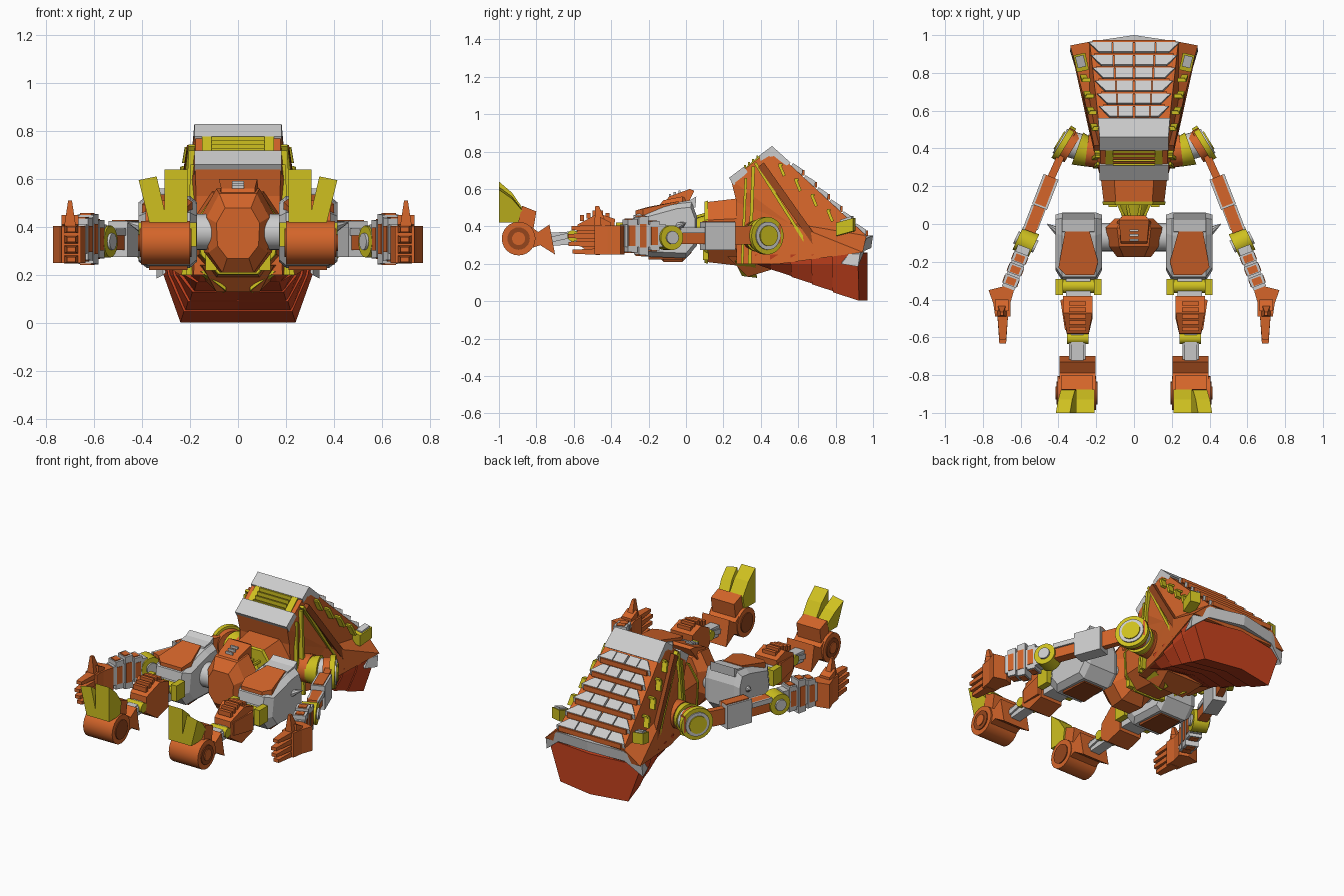
import bpy, bmesh
from math import cos, sin, pi
from mathutils import Vector as V

if "Cube" in bpy.data.objects:
    bpy.data.objects.remove(bpy.data.objects["Cube"])

COL = {'orange': (.66, .13, .023), 'dark': (.30, .06, .012), 'yellow': (.62, .53, .014), 'red': (.58, .055, .013)}
MAT = {}
for k, c in COL.items():
    MAT[k] = bpy.data.materials.new(k)
    MAT[k].diffuse_color = (*c, 1)


def loft(name, rings, col=None, mirror=False, hubs=None, smooth=False):
    """Skin rings of equal point count and cap the ends; hubs make fanned caps."""
    bm = bmesh.new()
    vs = [[bm.verts.new(p) for p in r] for r in rings]
    n = len(vs[0])
    for a, b in zip(vs, vs[1:]):
        for i in range(n):
            f = bm.faces.new((a[i], a[(i + 1) % n], b[(i + 1) % n], b[i]))
            f.smooth = smooth
    for k, r in enumerate((vs[0], vs[-1])):
        if hubs:
            h = bm.verts.new(hubs[k])
            for i in range(n):
                bm.faces.new((r[i], r[(i + 1) % n], h))
        else:
            bm.faces.new(r)
    bmesh.ops.recalc_face_normals(bm, faces=bm.faces)
    me = bpy.data.meshes.new(name)
    bm.to_mesh(me)
    bm.free()
    ob = bpy.data.objects.new(name, me)
    bpy.context.collection.objects.link(ob)
    if col:
        me.materials.append(MAT[col])
    if mirror:
        ob.modifiers.new('mirror', 'MIRROR')
    return ob


def slab(name, prof, col=None, hub=None):
    """Symmetric solid from a side profile of (y, z, half width)."""
    rings = [[(s * w, y, z) for y, z, w in prof] for s in (-1, 1)]
    hubs = hub and [(s * hub[2], hub[0], hub[1]) for s in (-1, 1)]
    return loft(name, rings, col, hubs=hubs)


def prism(name, prof, x0, x1, col=None, mirror=True):
    """Side profile of (y, z) extruded from x0 to x1."""
    return loft(name, [[(x, y, z) for y, z in prof] for x in (x0, x1)], col, mirror)


def bar(name, p0, p1, w, h, col=None, up=(0, 0, 1), t=1, mirror=True):
    """Box beam between two points, end scaled by t."""
    p0, p1 = V(p0), V(p1)
    u = V(up)
    s = (p1 - p0).cross(u).normalized()
    rings = [[p + s * a * w * k / 2 + u * b * h * k / 2 for a, b in ((-1, -1), (1, -1), (1, 1), (-1, 1))]
             for p, k in ((p0, 1), (p1, t))]
    return loft(name, rings, col, mirror)


def cyl(name, p0, p1, r0, col=None, r1=None, n=24, mirror=True):
    p0, p1 = V(p0), V(p1)
    d = (p1 - p0).normalized()
    a = d.orthogonal().normalized()
    b = d.cross(a)
    ring = lambda p, r: [p + (a * cos(2 * pi * i / n) + b * sin(2 * pi * i / n)) * r for i in range(n)]
    return loft(name, [ring(p0, r0), ring(p1, r0 if r1 is None else r1)], col, mirror, smooth=n > 8)


# Torso shell, cap and rim
slab('torso', [(.27, .53, .175), (.24, .65, .178), (.46, .82, .178), (.965, .35, .235), (.945, .262, .338),
               (.5, .2, .24), (.27, .2, .185)], 'orange', hub=(.55, .42, .235))
slab('torso_cap_rear', [(.46, .83, .182), (.56, .74, .19), (.53, .72, .19), (.44, .78, .182)])
slab('torso_cap_upper', [(.39, .778, .182), (.46, .83, .182), (.45, .78, .182), (.4, .75, .182)])
slab('torso_cap_lower', [(.23, .66, .182), (.31, .72, .182), (.33, .69, .182), (.255, .62, .182)])
slab('vent_panel', [(.3, .69, .15), (.4, .77, .15), (.42, .73, .15), (.32, .66, .15)], 'dark')
for i in range(4):
    y = .315 + i * .022
    bar('vent_bar', (-.11, y, .715 + i * .017), (.11, y, .715 + i * .017), .01, .025, 'yellow', mirror=False)
prism('vent_end', [(.3, .70), (.4, .785), (.41, .76), (.31, .68)], .11, .15, 'yellow')
rim = [(-.34, .93), (-.235, .965), (0, 1.0), (.235, .965), (.34, .93)]
zin = [.24, .325, .34, .325, .24]
loft('torso_rim', [[(x, y, z + .012), (x, y - .01, z - .055), (x * .92, y - .1, z - .04), (x * .92, y - .06, z + .012)]
                   for (x, y), z in zip(rim, zin)])

# Overlapping grey slats on the sloped face
for i in range(6):
    y = .56 + i * .068
    z = .83 - .95 * (y - .46)
    w = .165 + .011 * i
    pr = [(y, z - .015), (y + .012, z + .004), (y + .064, z - .030), (y + .058, z - .075)]
    prism('slat_inner', pr, .006, w * .5)
    a, b = w * .53, w * 1.02
    loft('slat_outer', [[(a, *p) for p in pr], [(b + d, *p) for p, d in zip(pr, (-.04, -.04, .016, .016))]], None, True)
    bar('slat_backing', (-w, y + .067, z - .048), (w, y + .067, z - .048), .012, .03, 'orange', mirror=False)

# Side stripes, handles and lamps
X = (1, 0, 0)
bar('side_stripe', (.192, .37, .74), (.255, .68, .25), .016, .03, 'yellow', up=X)
bar('side_beam', (.195, .40, .73), (.265, .74, .25), .04, .035, 'dark', up=X)
bar('side_stripe_lower', (.19, .36, .72), (.22, .34, .2), .018, .03, 'yellow', up=X)
bar('side_stripe_front', (.185, .32, .66), (.205, .30, .2), .014, .025, 'yellow', up=X)
for i in range(4):
    y, z, x = .50 + i * .086, .70 - i * .081, .205 + i * .018
    bar('side_handle', (x, y, z + .03), (x + .01, y + .025, z - .03), .016, .035, 'yellow', up=X)
    bar('handle_foot', (x - .01, y - .005, z + .03), (x - .01, y + .015, z + .03), .04, .012, 'yellow')
bar('lamp_case', (.27, .81, .385), (.29, .90, .41), .065, .07, 'yellow')
bar('lamp_glass', (.275, .83, .41), (.29, .89, .43), .045, .05)

# Stepped red hull beneath the torso, each layer pointed at the middle
hull = [(.45, .53, .16, .22), (.53, .64, .125, .245), (.64, .75, .085, .27), (.75, .86, .045, .295), (.86, .97, .003, .32)]
for y0, y1, b, w in hull:
    def sec(y, k, zb):
        h = [(w * k, y - .05, .25), (w * .97 * k, y - .05, .2), (w * .75 * k, y - .045, zb)]
        return h + [(0, y, zb)] + [(-x, yy, z) for x, yy, z in h[::-1]] + [(0, y, .26)]
    loft('hull_layer', [sec(y0 - .03, .94, b + .045), sec(y1, 1, b)], 'red')

# Lower collar and waist
slab('collar', [(.22, .24, .15), (.33, .13, .09), (.46, .17, .13), (.5, .25, .2)], 'orange')
loft('collar_trim', [[(.05, .3, .15), (.14, .27, .22), (.15, .36, .22), (.06, .37, .14)],
                     [(.05, .3, .135), (.155, .26, .215), (.16, .37, .205), (.06, .38, .125)]], 'yellow', True)
prism('collar_wedge', [(.09, .22), (.09, .3), (.12, .3), (.12, .22)], .09, .135, 'yellow')
oct8 = lambda y, w, z0, z1: [(w * a, y, z0 + (z1 - z0) * b) for a, b in
                            ((.5, 0), (.95, .25), (1, .7), (.6, 1), (-.6, 1), (-1, .7), (-.95, .25), (-.5, 0))]
loft('waist', [oct8(.11, .16, .21, .53), oct8(.28, .18, .19, .55)], 'orange')
loft('waist_ring', [oct8(.10, .163, .205, .533), oct8(.118, .168, .2, .538)], 'yellow')
cyl('spine', (0, 0, .38), (0, .1, .38), .05, 'yellow', r1=.085, n=16, mirror=False)
for x in (.04, .09):
    bar('waist_rod', (x * .5, .02, .44), (x, .12, .47), .015, .015, 'yellow')

# Pelvis
loft('pelvis', [oct8(-.175, .09, .27, .48), oct8(-.12, .13, .21, .54), oct8(-.02, .15, .21, .56),
                oct8(.03, .1, .26, .53)], 'orange')
slab('pelvis_crest', [(-.12, .52, .07), (-.09, .56, .07), (.02, .6, .08), (.045, .59, .06), (.01, .52, .09)], 'orange')
for i in range(3):
    bar('crest_vent', (-.025, -.085 + i * .025, .567 + i * .009), (.025, -.085 + i * .025, .567 + i * .009), .012, .014, mirror=False)
cyl('hip_joint', (.1, -.07, .38), (.2, -.07, .38), .075)

# Thighs
th = [(.06, .45), (.03, .53), (-.06, .52), (-.28, .46), (-.3, .32), (-.24, .24), (.0, .23), (.06, .3)]
loft('thigh', [[(x, y * k, .38 + (z - .38) * k) for y, z in th] for x, k in ((.17, .82), (.2, 1), (.38, 1), (.415, .82))],
     None, True)
loft('thigh_plate', [[(.235, -.04, z), (.365, -.04, z), (.4, -.23, z - .04), (.36, -.27, z - .05),
                      (.21, -.27, z - .05), (.19, -.2, z - .03)] for z in (.5, .535)], 'orange', True)
loft('thigh_under', [[(x, y, z) for x, y in ((.22, -.02), (.36, -.02), (.37, -.2), (.21, -.2))]
                     for z in (.222, .25)], 'dark', True)
prism('thigh_trim', [(.02, .54), (.055, .56), (.05, .5), (-.05, .5), (-.04, .53)], .21, .38)
cyl('hip_horn', (.4, -.04, .4), (.46, .0, .42), .025, None, r1=.002, n=8)

# Knees and shins
cyl('knee', (.19, -.33, .375), (.4, -.33, .375), .036, 'yellow')
for x in (.172, .375):
    bar('knee_clasp', (x + .02, -.29, .37), (x + .02, -.375, .37), .04, .1, 'yellow')
bar('knee_core', (.295, -.25, .35), (.295, -.42, .35), .13, .1)
sh = [(-.38, .44), (-.47, .47), (-.58, .41), (-.585, .31), (-.5, .25), (-.39, .28)]
loft('shin', [[(x + (.02 * s if y < -.5 else 0), y, z) for y, z in sh] for x, s in ((.22, 1), (.375, -1))], 'orange', True)
for i in range(5):
    z = .475 - abs(i - 1.5) * .012
    bar('shin_step', (.255, -.42 - i * .034, z), (.345, -.42 - i * .034, z), .022, .03, 'orange')
bar('shin_guard', (.375, -.4, .36), (.355, -.56, .36), .03, .12, 'orange', t=.7)

# Ankles and feet
cyl('ankle', (.24, -.605, .35), (.355, -.605, .35), .03, 'yellow')
bar('ankle_post', (.3, -.58, .34), (.3, -.74, .33), .065, .07)
for x in (.262, .338):
    bar('ankle_rod', (x, -.63, .35), (x, -.72, .33), .012, .03)
prism('heel', [(-.7, .25), (-.715, .33), (-.73, .41), (-.79, .37), (-.83, .4), (-.84, .28), (-.78, .3)], .205, .395, 'orange')
cyl('foot_roller', (.2, -.895, .335), (.405, -.895, .335), .09, 'orange')
for a, b, r, c in ((.404, .411, .06, 'dark'), (.408, .416, .035, 'orange'), (.194, .2, .06, 'dark')):
    cyl('roller_hub', (a, -.895, .335), (b, -.895, .335), r, c)
prism('instep', [(-.82, .36), (-.8, .48), (-.875, .51), (-.9, .41)], .22, .385, 'orange')
toe = [(-1, .64), (-.93, .58), (-.875, .5), (-.89, .42), (-1, .42)]
prism('toe_inner', toe, .21, .307, 'yellow')
loft('toe_outer', [[(x + (z - .42) * .2, y, z - d * (z - .42)) for y, z in toe]
                   for x, d in ((.295, .13), (.37, .2))], 'yellow', True)

# Shoulders
cyl('shoulder_core', (.17, .38, .35), (.25, .39, .35), .085, 'orange')
cyl('shoulder_ring', (.23, .375, .35), (.3, .40, .35), .075, 'yellow', r1=.09)
cyl('shoulder_ball', (.2, .38, .35), (.36, .43, .35), .07)
D, S = V((.85, .52, 0)), V((.375, .43, .35))
for o0, o1, r, c in ((-.06, -.02, .085, 'orange'), (-.02, .012, .1, 'yellow'), (.012, .02, .075, None), (.02, .027, .055, 'yellow')):
    cyl('shoulder_disc', S + D * o0, S + D * o1, r, c, n=32)

# Arms
arm = lambda y, z=.35: (.535 - .385 * y, y, z)
bar('upper_arm_plate', (.325, .5, .36), (.45, .22, .35), .04, .1, 'orange')
bar('upper_arm_box', arm(.25), arm(.09), .085, .15)
bar('upper_arm_cover', arm(.25, .40), arm(.1, .40), .06, .06, 'orange')
bar('upper_arm_rod', arm(.1), arm(-.04), .06, .09, 'orange')
for d in (-.035, .035):
    bar('arm_strut', (.5 + d, .1, .38), (.55 + d, -.03, .38), .012, .03)
cyl('elbow', (.53, -.115, .34), (.615, -.075, .34), .066, 'yellow')
cyl('elbow_hub', (.52, -.12, .34), (.625, -.07, .34), .035)
bar('forearm', arm(-.12), arm(-.34), .07, .12)
for i, h in enumerate((.16, .21, .18)):
    bar('forearm_shell', arm(-.155 - i * .06), arm(-.205 - i * .06), .08, h, t=.96)
    bar('forearm_band', arm(-.165 - i * .06), arm(-.2 - i * .06), .084, h * .6, 'orange')
    bar('forearm_top', arm(-.165 - i * .06), arm(-.2 - i * .06), .05, h + .006, 'orange')

# Hands
palm = [(.635, -.35), (.69, -.33), (.77, -.35), (.745, -.42), (.735, -.49), (.655, -.49), (.655, -.42)]
loft('palm', [[(x, y, z) for x, y in palm] for z in (.25, .405)], 'orange', True)
for i in range(4):
    z = .265 + i * .042
    bar('finger', (.695, -.46, z), (.695, -.64 + abs(i - 1.6) * .02, z), .06, .035, 'orange', t=.6)
bar('thumb_base', (.7, -.4, .4), (.7, -.46, .43), .07, .04, 'orange')
loft('thumb', [[(.675, -.42, .4), (.725, -.42, .4), (.725, -.49, .4), (.675, -.49, .4)],
               [(.692, -.465, .51), (.708, -.465, .51), (.708, -.485, .51), (.692, -.485, .51)]], 'orange', True)

for m in bpy.data.materials:
    if m.users and not m.is_grease_pencil:
        m.use_nodes = True
        m.node_tree.nodes["Principled BSDF"].inputs["Base Color"].default_value = m.diffuse_color
